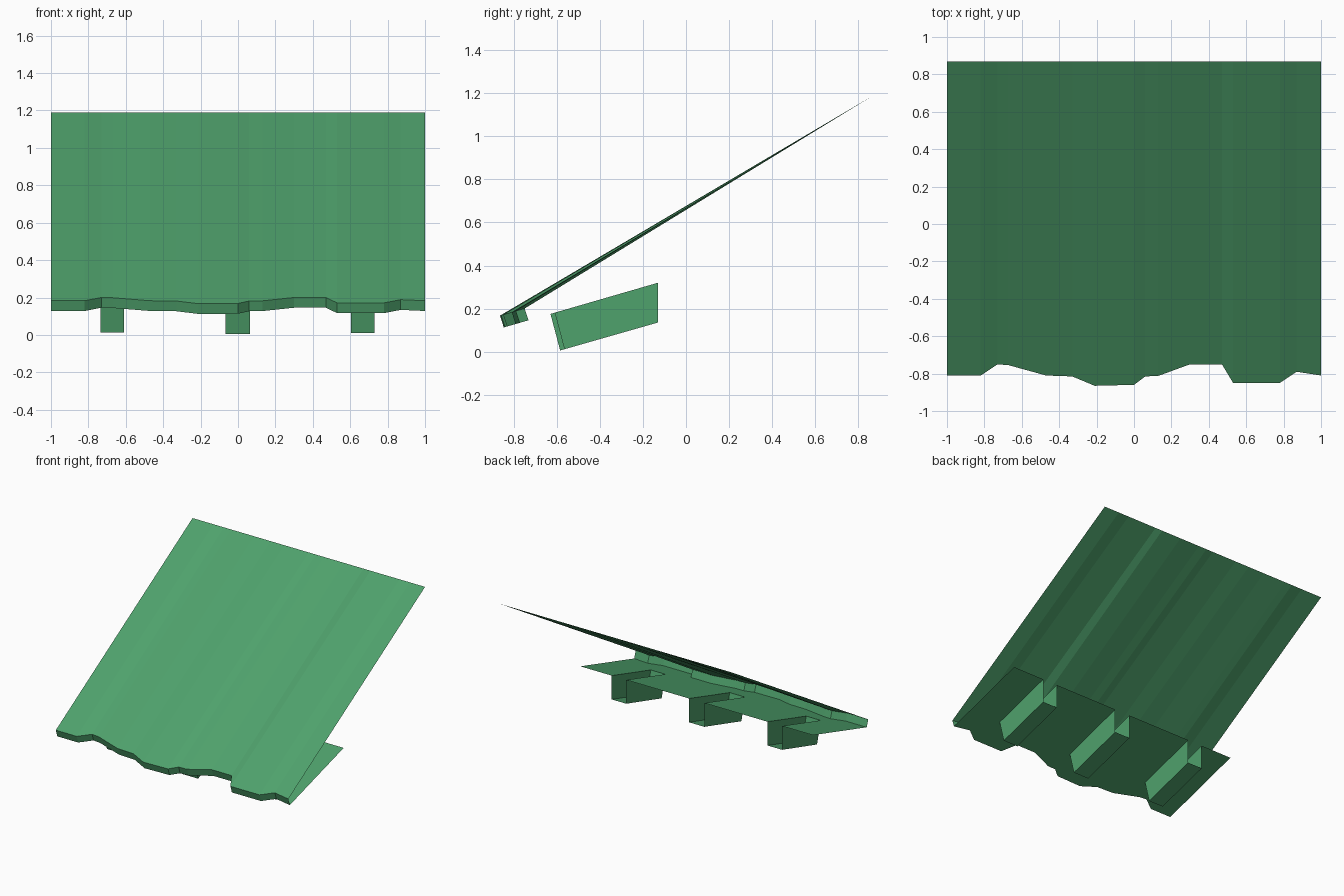
import bpy
import bmesh

if "Cube" in bpy.data.objects:
    bpy.data.objects.remove(bpy.data.objects["Cube"], do_unlink=True)

green = bpy.data.materials.new("leaf_green")
green.use_nodes = True
COLOR = (0.078, 0.36, 0.15, 1)
green.diffuse_color = COLOR
green.node_tree.nodes["Principled BSDF"].inputs["Base Color"].default_value = COLOR

RIDGE_Y, RIDGE_Z = 0.87, 1.19
BACK_Y, BACK_Z, SLOPE = -0.13, 0.32, 0.29

# Ragged eave outline (x, y)
EAVE = [(-1, -.81), (-.82, -.81), (-.73, -.75), (-.67, -.755), (-.47, -.81),
        (-.33, -.815), (-.21, -.865), (0, -.86), (.06, -.815), (.13, -.812),
        (.3, -.75), (.47, -.75), (.53, -.85), (.78, -.85), (.87, -.79), (1, -.81)]

# Rafters: left x, right x, front y
RAFTERS = [(-.735, -.61, -.605), (-.067, .065, -.63), (.605, .73, -.61)]


def soffit_z(y):
    return BACK_Z + SLOPE * (y - BACK_Y)


def eave_y(x):
    for (xa, ya), (xb, yb) in zip(EAVE, EAVE[1:]):
        if xa <= x <= xb:
            return ya + (yb - ya) * (x - xa) / (xb - xa)


def top_edge(x):
    y = eave_y(x)
    return (x, y, soffit_z(y) + 0.06)


def low_edge(x):
    y = eave_y(x) + 0.018
    return (x, y, soffit_z(y))


def build(name, faces):
    bm = bmesh.new()
    for face in faces:
        bm.faces.new([bm.verts.new(p) for p in face])
    bmesh.ops.remove_doubles(bm, verts=bm.verts, dist=0.0005)
    mesh = bpy.data.meshes.new(name)
    bm.to_mesh(mesh)
    bm.free()
    mesh.materials.append(green)
    obj = bpy.data.objects.new(name, mesh)
    bpy.context.collection.objects.link(obj)


# Roof slope and the thick eave edge below it
roof, fascia = [], []
for (a, _), (b, _) in zip(EAVE, EAVE[1:]):
    roof.append([top_edge(a), top_edge(b), (b, RIDGE_Y, RIDGE_Z), (a, RIDGE_Y, RIDGE_Z)])
    fascia.append([low_edge(a), low_edge(b), top_edge(b), top_edge(a)])
build("roof_slope", roof)
build("eave_edge", fascia)

# Soffit, slotted above each rafter
columns = sorted({x for x, _ in EAVE} | {x for r in RAFTERS for x in r[:2]})
soffit = []
for a, b in zip(columns, columns[1:]):
    back = BACK_Y
    for left, right, front in RAFTERS:
        if left < (a + b) / 2 < right:
            back = front
    z = soffit_z(back)
    soffit.append([low_edge(a), (a, back, z), (b, back, z), low_edge(b)])
build("soffit", soffit)

# Rafters: channels open at the top and back
for i, (left, right, front) in enumerate(RAFTERS):
    profile = [(front, soffit_z(front)), (front + .045, soffit_z(front) - .17),
               (BACK_Y, BACK_Z - .185), (BACK_Y, BACK_Z)]
    lo = [(left, y, z) for y, z in profile]
    hi = [(right, y, z) for y, z in profile]
    build(f"rafter_{i + 1}", [
        lo[::-1], hi,
        [lo[0], lo[1], hi[1], hi[0]],
        [lo[1], lo[2], hi[2], hi[1]],
    ])
